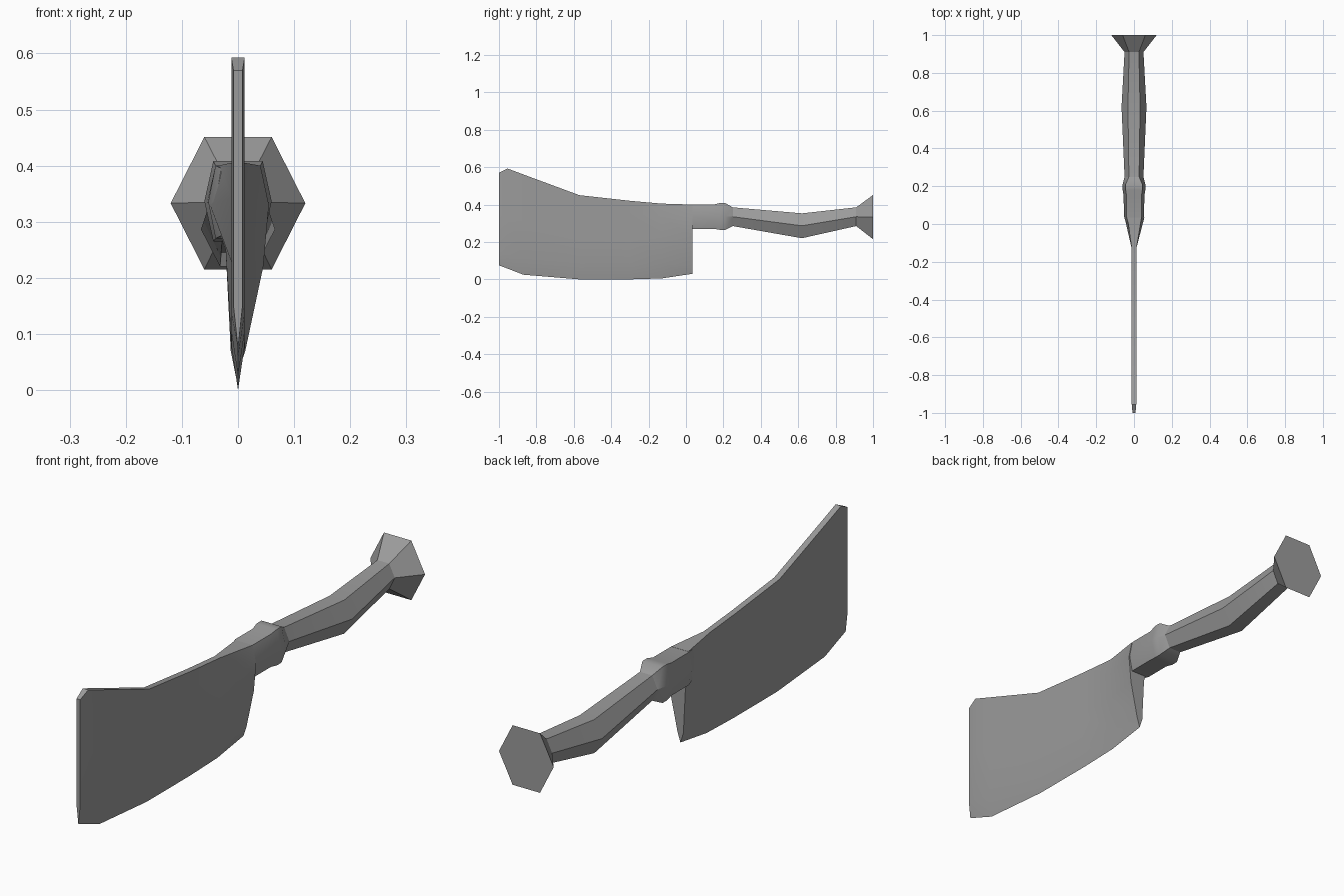
import bpy
import bmesh
import math

cube = bpy.data.objects.get("Cube")
if cube:
    bpy.data.objects.remove(cube, do_unlink=True)

steel = bpy.data.materials.new("grey steel")
steel.use_nodes = True
GREY = (0.33, 0.33, 0.33, 1.0)
steel.diffuse_color = GREY
steel.node_tree.nodes["Principled BSDF"].inputs["Base Color"].default_value = GREY


def loft(name, rings):
    """Skin a closed solid through equal-length rings of (x, y, z) points."""
    bm = bmesh.new()
    loops = [[bm.verts.new(p) for p in ring] for ring in rings]
    n = len(loops[0])
    for a, b in zip(loops, loops[1:]):
        for i in range(n):
            j = (i + 1) % n
            bm.faces.new((a[i], a[j], b[j], b[i]))
    bm.faces.new(loops[0])
    bm.faces.new(loops[-1])
    bmesh.ops.recalc_face_normals(bm, faces=bm.faces)
    mesh = bpy.data.meshes.new(name)
    bm.to_mesh(mesh)
    bm.free()
    mesh.materials.append(steel)
    obj = bpy.data.objects.new(name, mesh)
    bpy.context.collection.objects.link(obj)
    bpy.ops.object.select_all(action='DESELECT')
    obj.select_set(True)
    bpy.context.view_layer.objects.active = obj
    bpy.ops.object.shade_smooth_by_angle(angle=math.radians(30))
    return obj


def hexagon(y, low, high, side, corner):
    """Six-sided ring with points at the sides and flats above and below."""
    mid = (low + high) / 2
    return [(side, y, mid), (corner, y, high), (-corner, y, high),
            (-side, y, mid), (-corner, y, low), (corner, y, low)]


def blade_ring(y, edge, top, bevel, half):
    """Flat-sided ring that narrows to a cutting edge at the bottom."""
    shoulder = edge + bevel
    levels = [top - (top - shoulder) * t for t in (0, 0.2, 0.55, 1)]
    return ([(half, y, z) for z in levels] + [(0, y, edge)]
            + [(-half, y, z) for z in reversed(levels)])


# Blade: y, cutting edge height, spine height, bevel height, half thickness
stations = [(-1.0, 0.075, 0.57, 0.075, 0.008),
            (-0.955, 0.058, 0.593, 0.08, 0.012),
            (-0.87, 0.025, 0.561, 0.08, 0.012),
            (-0.57, 0.0, 0.45, 0.08, 0.012),
            (-0.30, 0.0, 0.42, 0.08, 0.012),
            (-0.13, 0.005, 0.405, 0.08, 0.012)]
rings = [blade_ring(*s) for s in stations]

# Flared heel, fuller on the left side
heel_y = 0.035
heel = [(0.04, 0.40), (0.055, 0.33), (0.045, 0.22), (0.013, 0.07), (0, 0.03),
        (-0.013, 0.07), (-0.022, 0.25), (-0.05, 0.33), (-0.035, 0.40)]
rings.append([(x, heel_y, z) for x, z in heel])
loft("blade", rings)

# Collar between the blade and the grip
loft("collar", [hexagon(0.0, 0.275, 0.395, 0.04, 0.03),
                hexagon(0.04, 0.27, 0.40, 0.053, 0.04),
                hexagon(0.15, 0.27, 0.40, 0.055, 0.04),
                hexagon(0.18, 0.265, 0.408, 0.06, 0.044),
                hexagon(0.21, 0.265, 0.408, 0.06, 0.044),
                hexagon(0.25, 0.285, 0.385, 0.05, 0.027)])

# Grip with a drooping belly
loft("grip", [hexagon(0.20, 0.28, 0.39, 0.05, 0.027),
              hexagon(0.25, 0.285, 0.385, 0.05, 0.027),
              hexagon(0.62, 0.22, 0.353, 0.066, 0.032),
              hexagon(0.91, 0.285, 0.385, 0.05, 0.026)])

# Flared pommel
loft("pommel", [hexagon(0.91, 0.285, 0.385, 0.05, 0.026),
                hexagon(1.0, 0.215, 0.451, 0.12, 0.06)])
